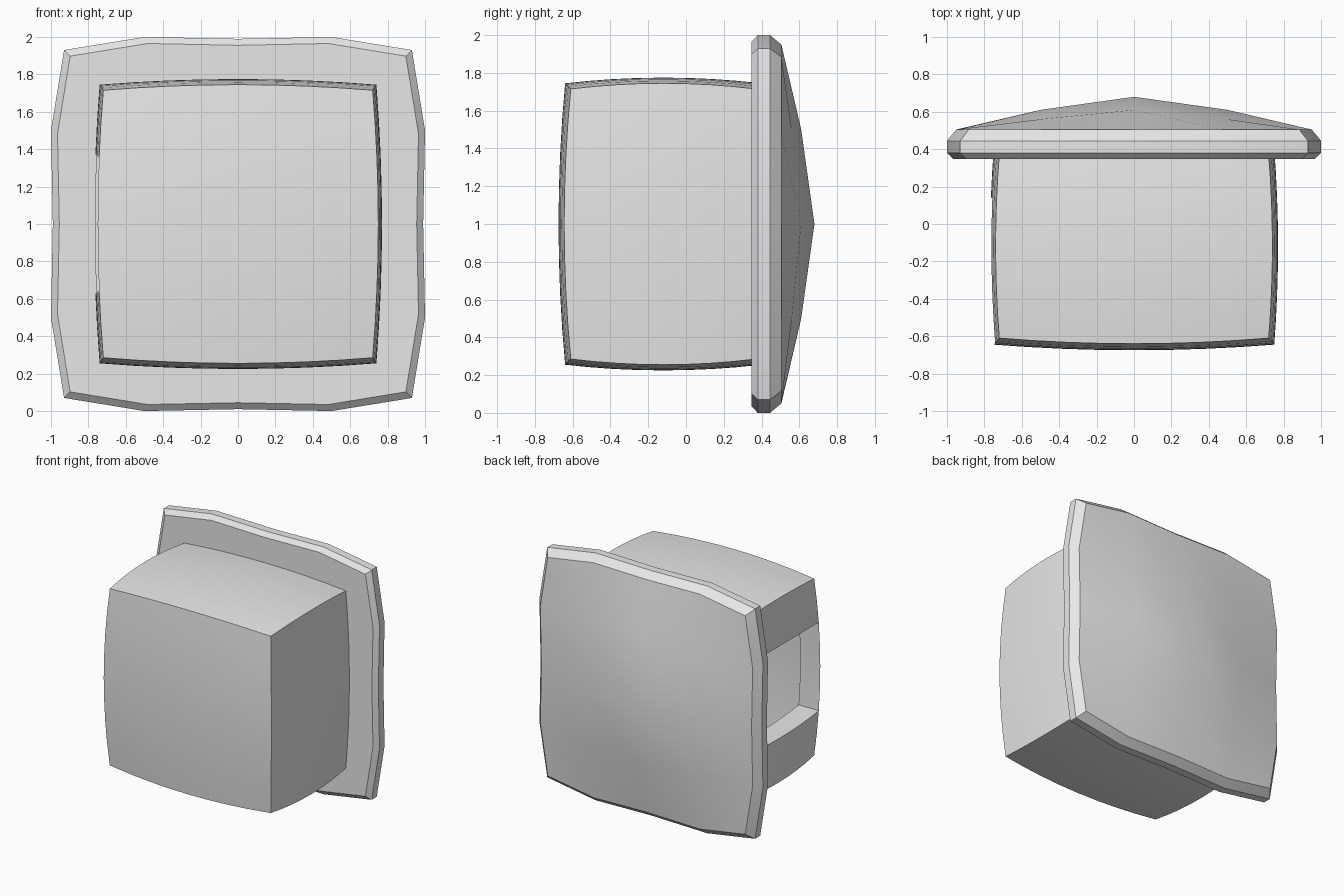
import bpy, bmesh, math

cube = bpy.data.objects.get("Cube")
if cube:
    bpy.data.objects.remove(cube, do_unlink=True)

grey = bpy.data.materials.new("plain_grey")
grey.use_nodes = True
grey.diffuse_color = (0.8, 0.8, 0.8, 1)
grey.node_tree.nodes["Principled BSDF"].inputs["Base Color"].default_value = (0.8, 0.8, 0.8, 1)


def finish(bm, name):
    """Turn a bmesh into a smooth object with sharp creases."""
    bmesh.ops.recalc_face_normals(bm, faces=bm.faces)
    mesh = bpy.data.meshes.new(name)
    bm.to_mesh(mesh)
    bm.free()
    mesh.materials.append(grey)
    obj = bpy.data.objects.new(name, mesh)
    bpy.context.collection.objects.link(obj)
    bpy.ops.object.select_all(action='DESELECT')
    obj.select_set(True)
    bpy.context.view_layer.objects.active = obj
    bpy.ops.object.shade_smooth_by_angle(angle=math.radians(30))
    return obj


def extrude_rim(bm, edges):
    """Extrude open edges and return the new edges and vertices."""
    geom = bmesh.ops.extrude_edge_only(bm, edges=edges)["geom"]
    verts = [g for g in geom if isinstance(g, bmesh.types.BMVert)]
    new = [g for g in geom if isinstance(g, bmesh.types.BMEdge)]
    new = [e for e in new if e.is_boundary]
    return new, verts


# Hollow bulging box, with an opening in its -x side
bm = bmesh.new()
bmesh.ops.create_cube(bm, size=2)
bmesh.ops.subdivide_edges(bm, edges=bm.edges[:], cuts=7, use_grid_fill=True)
opening = []
for f in bm.faces:
    c = f.calc_center_median()
    if c.x < -0.99 and abs(c.z) < 0.5 and c.y < 0.5:
        opening.append(f)
bmesh.ops.delete(bm, geom=opening, context='FACES')
for v in bm.verts:
    x, y, z = v.co
    bx, by, bz = 1 - x * x, 1 - y * y, 1 - z * z
    v.co = (x * (0.72 + 0.02 * by + 0.03 * bz),
            y * (0.49 + 0.03 * bx + 0.035 * bz) - 0.12,
            z * (0.715 + 0.03 * bx + 0.03 * by) + 1)
# Return flange running inward around the opening
rim, verts = extrude_rim(bm, [e for e in bm.edges if e.is_boundary])
bmesh.ops.translate(bm, verts=verts, vec=(0.18, 0, 0))
finish(bm, "hollow_box")

# Back plate: shallow pointed cover, chamfered rim and flat front
bm = bmesh.new()
bmesh.ops.create_grid(bm, x_segments=4, y_segments=4, size=2)
along = [0, 0.5, 0.93]
outward = [0.99, 1.0, 0.93]
height = [0.68, 0.61, 0.56]
COVER = 0.95
for v in bm.verts:
    i, j = round(abs(v.co.x)), round(abs(v.co.y))
    sx, sz = math.copysign(1, v.co.x), math.copysign(1, v.co.y)
    if max(i, j) == 2:
        px = outward[j] if i == 2 else along[i]
        pz = outward[i] if j == 2 else along[j]
        v.co = (sx * px * COVER, 0.505, sz * pz * COVER)
    else:
        v.co = (sx * along[i], height[i + j], sz * along[j])
rim = [e for e in bm.edges if e.is_boundary]
scale = COVER
for new_scale, y in ((1.0, 0.445), (1.0, 0.38), (0.965, 0.347)):
    rim, verts = extrude_rim(bm, rim)
    for v in verts:
        k = new_scale / scale
        v.co = (v.co.x * k, y, v.co.z * k)
    scale = new_scale
bmesh.ops.contextual_create(bm, geom=rim)
bmesh.ops.translate(bm, verts=bm.verts, vec=(0, 0, 1))
finish(bm, "back_plate")
